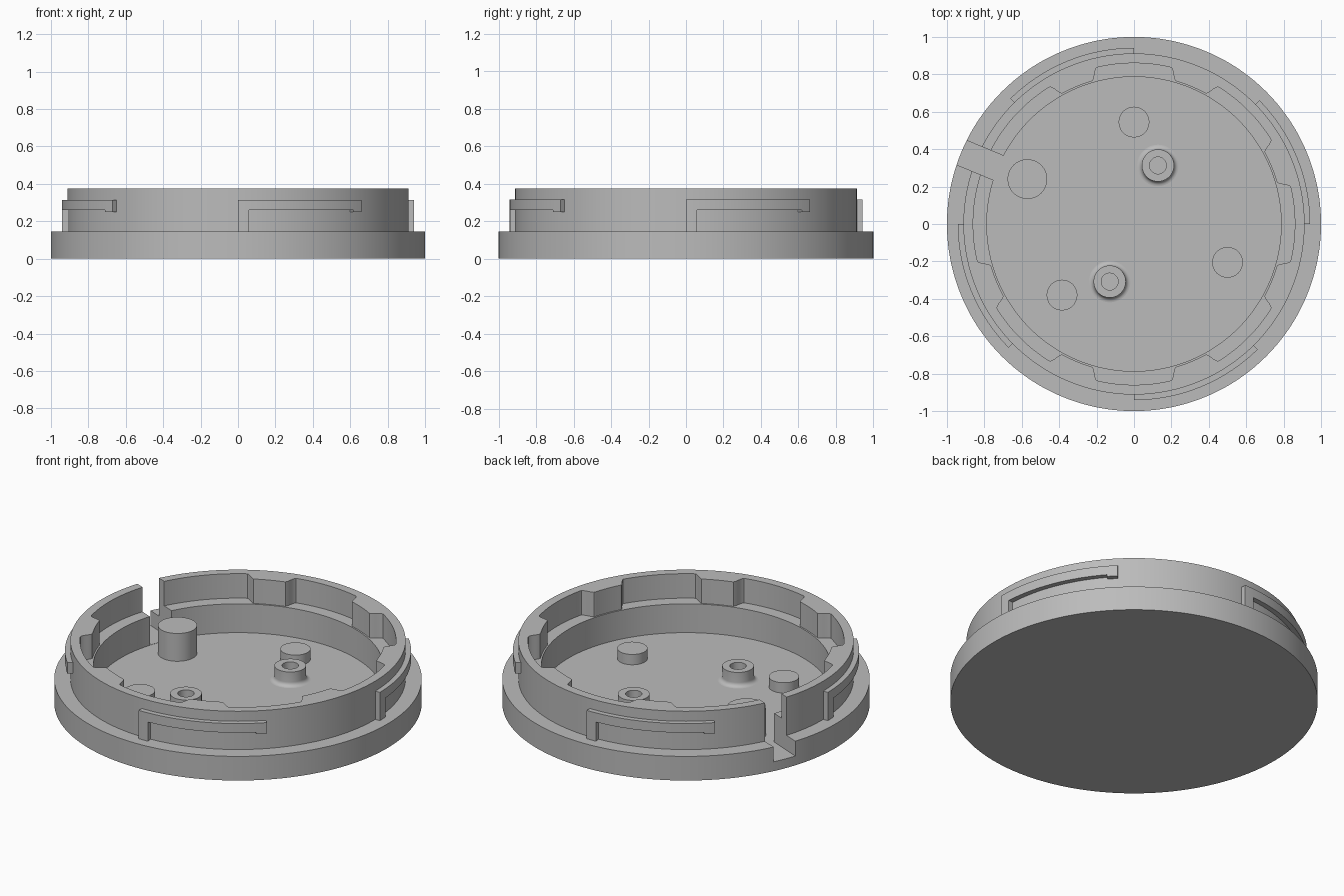
import bpy, bmesh, math
from mathutils import Matrix

if "Cube" in bpy.data.objects:
    bpy.data.objects.remove(bpy.data.objects["Cube"])

grey = bpy.data.materials.new("plain_grey")
grey.use_nodes = True
COLOUR = (0.5, 0.5, 0.5, 1)
grey.diffuse_color = COLOUR
grey.node_tree.nodes["Principled BSDF"].inputs["Base Color"].default_value = COLOUR

NOTCH = math.radians(157.5)
FLOOR, LEDGE, RIM, TOP = 0.055, 0.228, 0.145, 0.375


def finish(bm, name, smooth=True):
    bmesh.ops.recalc_face_normals(bm, faces=bm.faces)
    mesh = bpy.data.meshes.new(name)
    bm.to_mesh(mesh)
    bm.free()
    obj = bpy.data.objects.new(name, mesh)
    bpy.context.collection.objects.link(obj)
    mesh.materials.append(grey)
    if smooth:
        shade(obj)
    return obj


def shade(obj):
    bpy.ops.object.select_all(action='DESELECT')
    obj.select_set(True)
    bpy.context.view_layer.objects.active = obj
    bpy.ops.object.shade_smooth_by_angle(angle=math.radians(30))


def lathe(name, profile, segments, centre=(0, 0), smooth=True):
    """Turn profile(angle) -> [(r, z), ...] about z and cap both ends."""
    bm = bmesh.new()
    cols = []
    for i in range(segments):
        a = math.tau * i / segments
        cols.append([bm.verts.new((centre[0] + r * math.cos(a),
                                   centre[1] + r * math.sin(a), z))
                     for r, z in profile(a)])
    for i, col in enumerate(cols):
        nxt = cols[(i + 1) % segments]
        for j in range(len(col) - 1):
            bm.faces.new((col[j], nxt[j], nxt[j + 1], col[j + 1]))
    bm.faces.new([c[0] for c in cols])
    bm.faces.new([c[-1] for c in cols])
    return finish(bm, name, smooth)


# Inner wall radius: seven inward lugs, none at the notch
def inner_radius(a):
    deg = math.degrees(a)
    if abs(deg - 157.5) < 20:
        return 0.86
    off = abs(deg % 45 - 22.5)
    t = min(max((9.2 - off) / 3, 0), 1)
    return 0.86 - 0.064 * t * t * (3 - 2 * t)


def body_profile(a):
    r = inner_radius(a)
    return [(1, 0), (1, RIM), (0.912, RIM), (0.912, TOP), (r, TOP),
            (r, LEDGE), (0.787, LEDGE), (0.787, FLOOR)]


# Round tray with stepped wall
body = lathe("tray_body", body_profile, 720, smooth=False)

# Slot cut through the wall and the rim
bm = bmesh.new()
bmesh.ops.create_cube(bm, size=1)
low = FLOOR + 0.001
bmesh.ops.transform(bm, verts=bm.verts, matrix=Matrix.Rotation(NOTCH, 4, 'Z')
                    @ Matrix.Translation((0.92, 0, low + 0.25))
                    @ Matrix.Diagonal((0.4, 0.14, 0.5, 1)))
cutter = finish(bm, "slot_cutter", False)
cutter.hide_render = True
mod = body.modifiers.new("slot", 'BOOLEAN')
mod.operation, mod.solver, mod.object = 'DIFFERENCE', 'EXACT', cutter
bpy.context.view_layer.objects.active = body
bpy.ops.object.modifier_apply(modifier="slot")
bpy.data.objects.remove(cutter)
shade(body)


# Curved block that follows the outer wall
def arc_block(bm, start, end, z0, z1, r0=0.9, r1=0.942):
    steps = max(2, round(end - start))
    cols = []
    for i in range(steps + 1):
        a = math.radians(start + (end - start) * i / steps)
        cols.append([bm.verts.new((r * math.cos(a), r * math.sin(a), z))
                     for r, z in ((r0, z0), (r1, z0), (r1, z1), (r0, z1))])
    for c, n in zip(cols, cols[1:]):
        for j in range(4):
            k = (j + 1) % 4
            bm.faces.new((c[j], n[j], n[k], c[k]))
    bm.faces.new(cols[0])
    bm.faces.new(cols[-1])


# Four bayonet ribs: leg, long bar and end catch
for q in range(4):
    bm = bmesh.new()
    s = 90 * q
    arc_block(bm, s, s + 3.6, RIM - 0.01, 0.315)
    arc_block(bm, s + 3.6, s + 41, 0.26, 0.315)
    arc_block(bm, s + 41, s + 44.6, 0.249, 0.315)
    finish(bm, f"bayonet_rib_{q + 1}")


# Solid posts on the floor
def post(name, x, y, r, top):
    lathe(name, lambda a: [(r, FLOOR - 0.01), (r, top)], 64, (x, y))


post("tall_post", -0.57, 0.24, 0.106, 0.222)
for i, (x, y) in enumerate(((0, 0.545), (0.5, -0.205), (-0.385, -0.38))):
    post(f"short_post_{i + 1}", x, y, 0.082, 0.117)


# Hollow screw bosses with a filleted foot
def boss_profile(a):
    f, r = 0.025, 0.086
    foot = [(r + f - f * math.sin(t * math.pi / 12),
             FLOOR + f - f * math.cos(t * math.pi / 12)) for t in range(7)]
    return [(r + f, FLOOR - 0.01)] + foot + [(r, 0.14), (0.045, 0.14), (0.045, FLOOR + 0.005)]


for side, (x, y) in (("back", (0.128, 0.313)), ("front", (-0.13, -0.308))):
    lathe(f"screw_boss_{side}", boss_profile, 64, (x, y))
